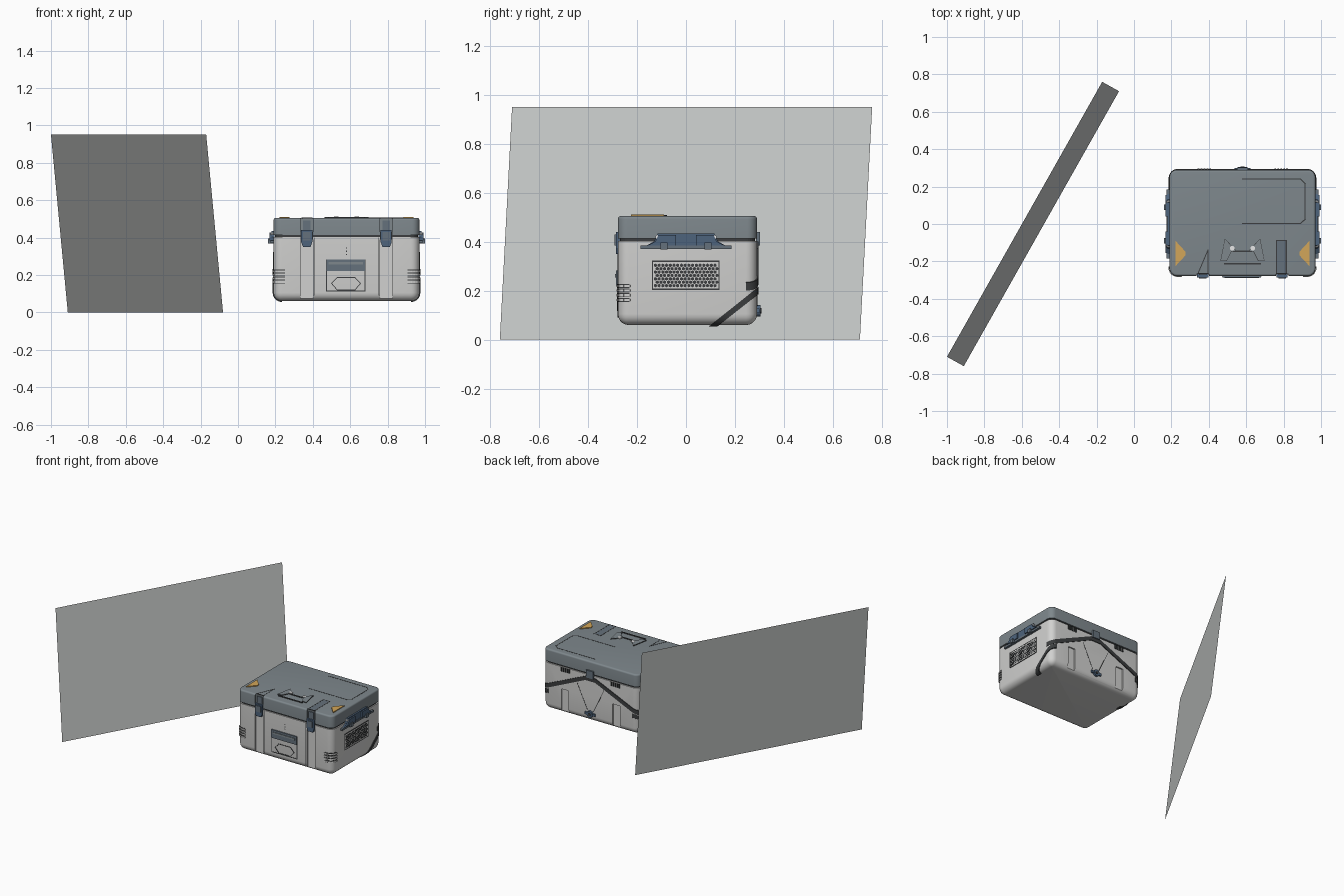
import bpy, bmesh, math
from mathutils import Vector

if "Cube" in bpy.data.objects:
    bpy.data.objects.remove(bpy.data.objects["Cube"])


def material(name, *rgb):
    m = bpy.data.materials.new(name)
    m.use_nodes = True
    m.diffuse_color = (*rgb, 1)
    m.node_tree.nodes["Principled BSDF"].inputs["Base Color"].default_value = (*rgb, 1)
    return m


SHELL = material("light grey shell", .64, .64, .63)
LID = material("slate grey lid", .21, .245, .265)
STEEL = material("steel grey", .13, .165, .2)
BLUE = material("dusty blue", .075, .125, .2)
DARK = material("charcoal", .045, .048, .05)
ORANGE = material("amber", .65, .38, .1)
WHITE = material("white", .8, .8, .8)
PANEL = material("panel grey", .62, .64, .63)

CX, X0, X1 = .58, .19, .97       # case extents
Y0, Y1 = -.278, .29
ZB, SEAM, ZT = .06, .41, .505

# Each face of the case maps (across, up, outward) to space
FRONT = lambda u, v, w: (u, Y0 - w, v)
BACK = lambda u, v, w: (u, Y1 + w, v)
LEFT = lambda u, v, w: (X1 + w, u, v)
RIGHT = lambda u, v, w: (X0 - w, u, v)
TOP = lambda u, v, w: (u, v, ZT + w)


def finish(name, bm, mat, smooth=False):
    bmesh.ops.recalc_face_normals(bm, faces=bm.faces)
    me = bpy.data.meshes.new(name)
    bm.to_mesh(me)
    bm.free()
    ob = bpy.data.objects.new(name, me)
    bpy.context.collection.objects.link(ob)
    if mat:
        me.materials.append(mat)
    if smooth:
        shade(ob)
    return ob


def activate(ob):
    bpy.ops.object.select_all(action="DESELECT")
    ob.select_set(True)
    bpy.context.view_layer.objects.active = ob


def shade(ob):
    activate(ob)
    bpy.ops.object.shade_smooth_by_angle(angle=math.radians(35))


def prisms(name, polys, face, high, mat, low=-.004):
    """Extrude flat outlines off one face of the case."""
    bm = bmesh.new()
    for pts in polys:
        a = [bm.verts.new(face(u, v, low)) for u, v in pts]
        b = [bm.verts.new(face(u, v, high)) for u, v in pts]
        bm.faces.new(a)
        bm.faces.new(b)
        for i in range(len(a)):
            j = (i + 1) % len(a)
            bm.faces.new((a[i], a[j], b[j], b[i]))
    return finish(name, bm, mat)


def rect(u0, u1, v0, v1):
    return [(u0, v0), (u1, v0), (u1, v1), (u0, v1)]


def ngon(u, v, r, n):
    return [(u + r * math.cos(math.tau * i / n + math.pi / 6),
             v + r * math.sin(math.tau * i / n + math.pi / 6)) for i in range(n)]


def flip(pts):
    return [(2 * CX - u, v) for u, v in pts]


def strokes(pts, width, closed=False):
    """Outlines of straight bars that follow a path."""
    out = []
    for p, q in zip(pts, pts[1:] + (pts[:1] if closed else [])):
        p, q = Vector(p), Vector(q)
        d = (q - p).normalized() * width / 2
        n = Vector((-d.y, d.x))
        p, q = p - d, q + d
        out.append([tuple(c) for c in (p + n, q + n, q - n, p - n)])
    return out


def rounded_box(name, x0, x1, y0, y1, z0, z1, corner, low, high, mat):
    bm = bmesh.new()
    bmesh.ops.create_cube(bm, size=1)
    for v in bm.verts:
        v.co = [a + (c + .5) * (b - a) for c, a, b in zip(v.co, (x0, y0, z0), (x1, y1, z1))]
    upright = [e for e in bm.edges if abs(e.verts[0].co.z - e.verts[1].co.z) > 1e-4]
    bmesh.ops.bevel(bm, geom=upright, offset=corner, segments=6, profile=.5, affect="EDGES")
    for z, r in ((z0, low), (z1, high)):
        if r:
            rim = [e for e in bm.edges if all(abs(v.co.z - z) < 1e-5 for v in e.verts)]
            bmesh.ops.bevel(bm, geom=rim, offset=r, segments=5, profile=.5, affect="EDGES")
    return finish(name, bm, mat)


def boolean(ob, cutter, operation):
    cutter.hide_render = True
    m = ob.modifiers.new("cut", "BOOLEAN")
    m.operation, m.solver, m.object = operation, "EXACT", cutter
    activate(ob)
    bpy.ops.object.modifier_apply(modifier=m.name)
    bpy.data.objects.remove(cutter)


# Freestanding leaning panel
bm = bmesh.new()
bm.faces.new([bm.verts.new(c) for c in
              ((-.91, -.76, 0), (-.08, .71, 0), (-.17, .76, .95), (-1, -.71, .95))])
finish("leaning_panel", bm, PANEL)

# Case body and lid, with latch channels down the front and short ones on the back
body = rounded_box("case_body", X0, X1, Y0, Y1, ZB, SEAM - .006, .045, .045, 0, SHELL)
lid = rounded_box("lid", X0, X1, Y0, Y1, SEAM + .004, ZT, .04, 0, .012, LID)
rounded_box("seam_gasket", X0 + .008, X1 - .008, Y0 + .008, Y1 - .008,
            SEAM - .02, SEAM + .02, .04, 0, 0, DARK)
channel = rect(.335, .4, 0, .6)
for ob in (body, lid):
    boolean(ob, prisms("cutter", [channel, flip(channel)], FRONT, .05, None, -.012), "DIFFERENCE")
short = rect(.34, .4, 0, .24)
boolean(body, prisms("cutter", [short, flip(short)], BACK, .05, None, -.01), "DIFFERENCE")
shade(body)
shade(lid)

# Strap wrapping the back and both sides, cut from a slightly larger shell
side_band = [(.075, .04), (.11, .04), (.32, .205), (.32, .235)]
back_band = [(.15, .185), (CX - .04, .36), (CX + .04, .36), (1.01, .185),
             (1.01, .217), (CX + .04, .39), (CX - .04, .39), (.15, .217)]
for name, band, face in (("strap_left", side_band, LEFT), ("strap_right", side_band, RIGHT),
                         ("strap_back", back_band, BACK)):
    e = .005
    strap = rounded_box(name, X0 - e, X1 + e, Y0 - e, Y1 + e, ZB - e, SEAM, .05, .05, 0, DARK)
    boolean(strap, prisms("cutter", [band], face, .05, None, -.045), "INTERSECT")
    shade(strap)

# Latches
latch = [(.338, .44), (.338, .375), (.348, .35), (.388, .35), (.397, .375), (.397, .44)]
for side, f in (("right", lambda p: p), ("left", flip)):
    prisms("latch_" + side, [f(latch)], FRONT, .008, BLUE, -.02)
    prisms("latch_tab_" + side, [f(rect(.348, .388, .385, .43))], FRONT, .013, STEEL)
    prisms("latch_keeper_" + side, [f(rect(.348, .388, .44, .492))], FRONT, -.004, STEEL, -.02)
    prisms("channel_edge_" + side, [f(rect(.408, .412, .09, .4))], FRONT, .001, DARK)

# Front badge plate and its outlined pocket
prisms("front_pocket_outline", strokes(rect(.473, .68, .115, .28), .005, True), FRONT, .002, DARK)
prisms("front_plate", [rect(.473, .68, .222, .283)], FRONT, .008, STEEL)
prisms("front_plate_lip", [rect(.485, .668, .255, .268)], FRONT, .012, LID)
hexagon = [(.5, .155), (.53, .187), (.625, .187), (.655, .155), (.625, .12), (.53, .12)]
prisms("front_hexagon", strokes(hexagon, .004, True), FRONT, .003, DARK)
prisms("front_marks", [ngon(CX, .31 + .017 * i, .004, 6) for i in range(3)], FRONT, .001, DARK)

# Ribbed bumpers around the two front corners
arc = [(X0 + .045 - .045 * math.sin(a), Y0 + .045 - .045 * math.cos(a))
       for a in [math.pi / 12 * i for i in range(7)]]
path = [(X0 + .06, Y0)] + arc + [(X0, Y0 + .045)]
for side, f in (("right", lambda p: p), ("left", flip)):
    for i in range(4):
        z = .158 + .019 * i
        level = lambda u, v, w: (u, v, w)
        prisms(f"bumper_shadow_{side}_{i}", strokes(f(path), .005), level, z + .013, DARK, z - .003)
        prisms(f"bumper_rib_{side}_{i}", strokes(f(path), .011), level, z + .009, SHELL, z)

# Side vents and carry handles
holes = [ngon(-.125 + .0152 * i + .0076 * (j % 2), .221 + .0138 * j, .0072, 6)
         for j in range(7) for i in range(17)]
plate = [(-.165, .382), (-.13, .402), (-.115, .434), (.115, .434), (.13, .402), (.165, .382)]
for side, face in (("left", LEFT), ("right", RIGHT)):
    prisms("vent_rim_" + side, strokes(rect(-.137, .135, .206, .32), .005, True), face, .003, DARK)
    prisms("vent_plate_" + side, [rect(-.135, .133, .208, .318)], face, .002, SHELL)
    prisms("vent_holes_" + side, holes, face, .003, DARK)
    prisms("handle_plate_" + side, [plate], face, .012, BLUE)
    prisms("handle_lugs_" + side, [[(s * .04, .385), (s * .155, .385), (s * .125, .402),
           (s * .112, .427), (s * .04, .427)] for s in (-1, 1)], face, .022, BLUE)
    prisms("handle_grip_" + side, [rect(-.185, .185, .37, .384)], face, .016, STEEL)
    prisms("handle_clamps_" + side, [rect(y - .014, y + .014, .369, .396) for y in (-.09, .09)],
           face, .03, STEEL)
    prisms("handle_screws_" + side, [ngon(y, .42, .007, 10) for y in (-.118, .118)],
           face, .016, WHITE)

# Lid top: groove lines, corner markers and raised emblem
groove = [(CX, .24), (.89, .24), (.915, .215), (.915, .025), (.89, .003), (CX, .003)]
prisms("lid_groove", strokes(groove, .006), TOP, .001, DARK)
prisms("lid_wedge_outline", strokes([(.342, -.265), (.395, -.14), (.395, -.265)], .005, True),
       TOP, .001, DARK)
prisms("lid_slot_outline", strokes(rect(.762, .814, -.265, -.088), .006, True), TOP, .001, DARK)
prisms("lid_slot", [rect(.765, .811, -.262, -.091)], TOP, .0005, STEEL)
marker = [(.222, -.09), (.275, -.148), (.275, -.168), (.222, -.225)]
prisms("corner_marker_right", [marker], TOP, .006, ORANGE)
prisms("corner_marker_left", [flip(marker)], TOP, .006, ORANGE)
wing = [(.487, -.082), (.545, -.145), (.52, -.145), (.495, -.195), (.465, -.195)]
prisms("emblem_wings", [wing, flip(wing)], TOP, .005, LID)
prisms("emblem_edges", strokes(wing, .005, True) + strokes(flip(wing), .005, True),
       TOP, .004, DARK)
prisms("emblem_bars", [rect(.53, .63, -.15, -.143), rect(.48, .68, -.216, -.208)],
       TOP, .005, DARK)
prisms("emblem_studs", [ngon(x, -.13, .013, 12) for x in (.525, .635)], TOP, .007, WHITE)

# Back: hinge, vent slits, seam lines and drain valve
prisms("hinge", [rect(.55, .61, .385, .44)], BACK, .012, STEEL)
prisms("back_slits", [rect(x + .016 * i, x + .009 + .016 * i, .372, .402)
                      for x in (.34, .75) for i in range(5)], BACK, .006, DARK)
seam = [(.47, .32), (.555, .14)]
prisms("back_seams", strokes(seam, .004) + strokes(flip(seam), .004), BACK, .001, DARK)
prisms("drain_valve", [ngon(CX, .118, .024, 16)], BACK, .014, BLUE)
prisms("drain_valve_grip", [rect(CX - .042, CX + .042, .109, .127)], BACK, .01, BLUE)
prisms("drain_valve_core", [ngon(CX, .118, .011, 12)], BACK, .018, DARK)
